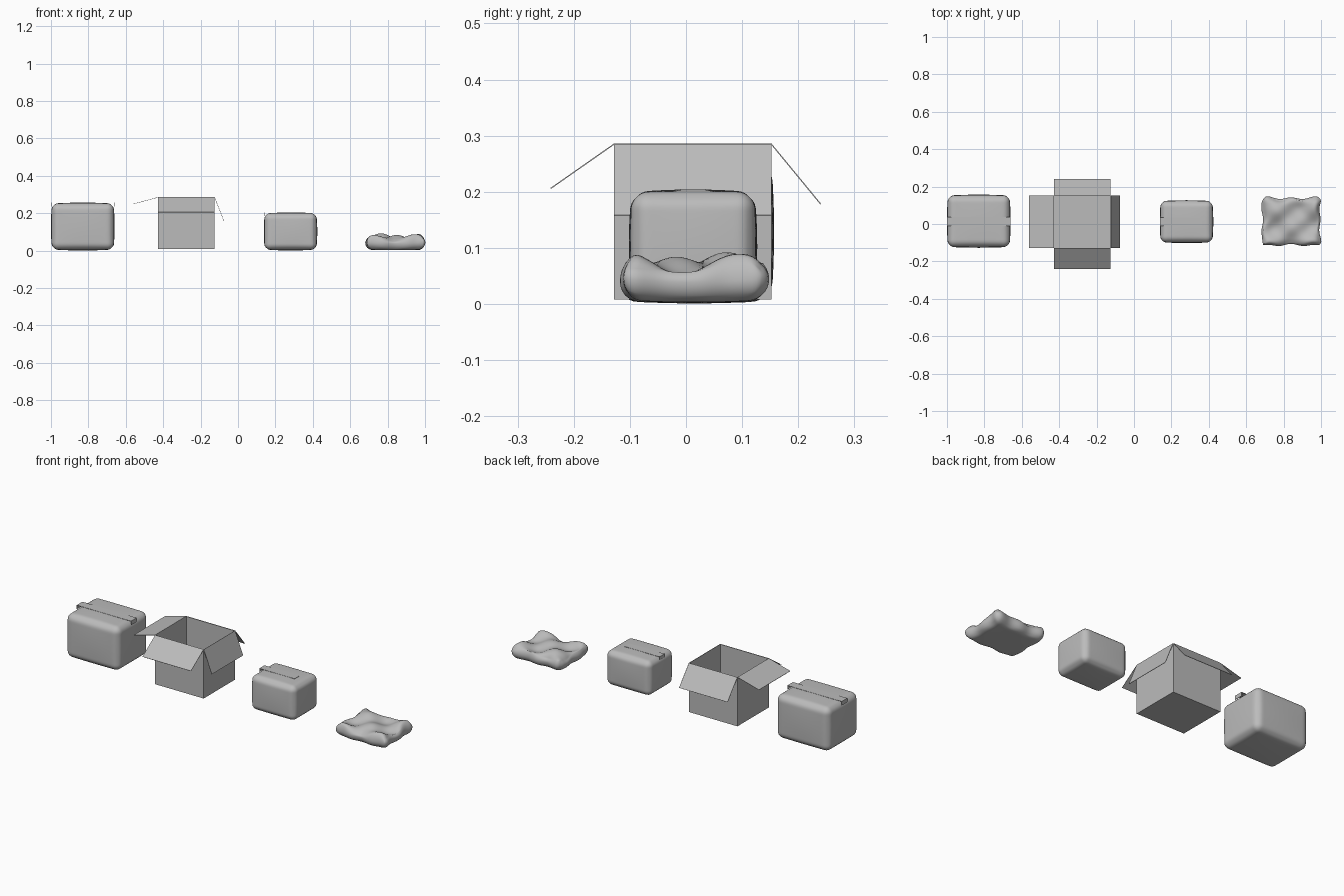
import bpy, bmesh, math
from mathutils import Vector

if "Cube" in bpy.data.objects:
    bpy.data.objects.remove(bpy.data.objects["Cube"], do_unlink=True)

# One plain grey for everything
grey = bpy.data.materials.new("plain grey")
grey.use_nodes = True
grey.diffuse_color = (0.5, 0.5, 0.5, 1)
grey.node_tree.nodes["Principled BSDF"].inputs["Base Color"].default_value = (0.5, 0.5, 0.5, 1)


def make_object(name, bm, smooth=False):
    bmesh.ops.recalc_face_normals(bm, faces=bm.faces)
    mesh = bpy.data.meshes.new(name)
    bm.to_mesh(mesh)
    bm.free()
    mesh.materials.append(grey)
    for face in mesh.polygons:
        face.use_smooth = smooth
    obj = bpy.data.objects.new(name, mesh)
    bpy.context.scene.collection.objects.link(obj)
    return obj


def rounded_block(name, low, high, radius, deform, cuts=28):
    """Dense cube with rounded edges, then shaped by deform(point, u, v, w)."""
    low, high = Vector(low), Vector(high)
    centre, half = (low + high) / 2, (high - low) / 2
    bm = bmesh.new()
    bmesh.ops.create_cube(bm, size=2)
    bmesh.ops.subdivide_edges(bm, edges=bm.edges[:], cuts=cuts, use_grid_fill=True)
    for vert in bm.verts:
        u, v, w = vert.co
        p = Vector(c * h for c, h in zip(vert.co, half))
        core = Vector(max(r - h, min(h - r, c)) for c, h, r in
                      zip(p, half, [min(radius, h) for h in half]))
        p = core + (p - core).normalized() * radius
        vert.co = centre + deform(p, u, v, w)
    return make_object(name, bm, True)


# Stuffed carton sides swell gently towards the middle of each face
def swell(p, u, v, w):
    amount = 0.005
    return p + amount * Vector((u * (1 - v * v) * (1 - w * w),
                                v * (1 - u * u) * (1 - w * w),
                                w * (1 - u * u) * (1 - v * v)))


# Cushion: pinched edges, flared corners, wrinkled top
def crumple(p, u, v, w):
    x = p.x * (0.94 + 0.05 * v * v) + 0.004 * math.sin(7 * v + 1) * u * u
    y = p.y * (0.92 + 0.07 * u * u) + 0.005 * math.cos(8 * u) * v * v
    fold = 0.011 * math.cos(4.2 * (u + 0.8 * v) + 0.4) + 0.007 * math.sin(5 * (u - v))
    dip = -0.010 * math.exp(-3 * ((u - 0.25) ** 2 + (v + 0.15) ** 2))
    lift = max(0, p.z / 0.036)
    sag = 0.008 * (u * u * v * v) * (1 - lift)
    return Vector((x, y, p.z + lift * (fold + dip) + sag))


# Closed cartons
rounded_block("large_carton", (-0.995, -0.122, 0.006), (-0.665, 0.152, 0.252), 0.034, swell)
rounded_block("small_carton", (0.143, -0.097, 0.006), (0.419, 0.122, 0.199), 0.03, swell)
rounded_block("cushion", (0.677, -0.122, 0.003), (1.003, 0.148, 0.075), 0.036, crumple)


# Folded strip of tape, square at the bends
def tape(name, path, y, width):
    bm = bmesh.new()
    rows = [[bm.verts.new((x, y + s * width / 2, z)) for s in (-1, 1)] for x, z in path]
    for a, b in zip(rows, rows[1:]):
        bm.faces.new((a[0], a[1], b[1], b[0]))
    obj = make_object(name, bm)
    mod = obj.modifiers.new("thickness", "SOLIDIFY")
    mod.thickness = 0.002
    mod.offset = 0


tape("large_carton_tape", [(-0.999, 0.235), (-0.999, 0.257), (-0.661, 0.257), (-0.661, 0.235)], 0.013, 0.05)
tape("small_carton_tape", [(0.141, 0.185), (0.141, 0.2035), (0.36, 0.2035)], 0.013, 0.045)

# Open carton: floor, walls and four folded-out flaps, all thin sheets
x0, x1, y0, y1, z0, z1 = -0.428, -0.125, -0.128, 0.152, 0.008, 0.285
corners = [(x0, y0), (x1, y0), (x1, y1), (x0, y1)]
bm = bmesh.new()
base = [bm.verts.new((x, y, z0)) for x, y in corners]
rim = [bm.verts.new((x, y, z1)) for x, y in corners]
bm.faces.new(base)
for i in range(4):
    j = (i + 1) % 4
    bm.faces.new((base[i], base[j], rim[j], rim[i]))
make_object("open_carton", bm)

flaps = [("front", 0, (0, -0.113, -0.079)), ("left", 1, (0.05, 0, -0.127)),
         ("back", 2, (0, 0.088, -0.107)), ("right", 3, (-0.134, 0, -0.036))]
for side, i, fold in flaps:
    bm = bmesh.new()
    a, b = (Vector((*corners[k % 4], z1)) for k in (i, i + 1))
    bm.faces.new([bm.verts.new(p) for p in (a, b, b + Vector(fold), a + Vector(fold))])
    flap = make_object(side + "_flap", bm)
    mod = flap.modifiers.new("thickness", "SOLIDIFY")
    mod.thickness = 0.002
    mod.offset = 0
